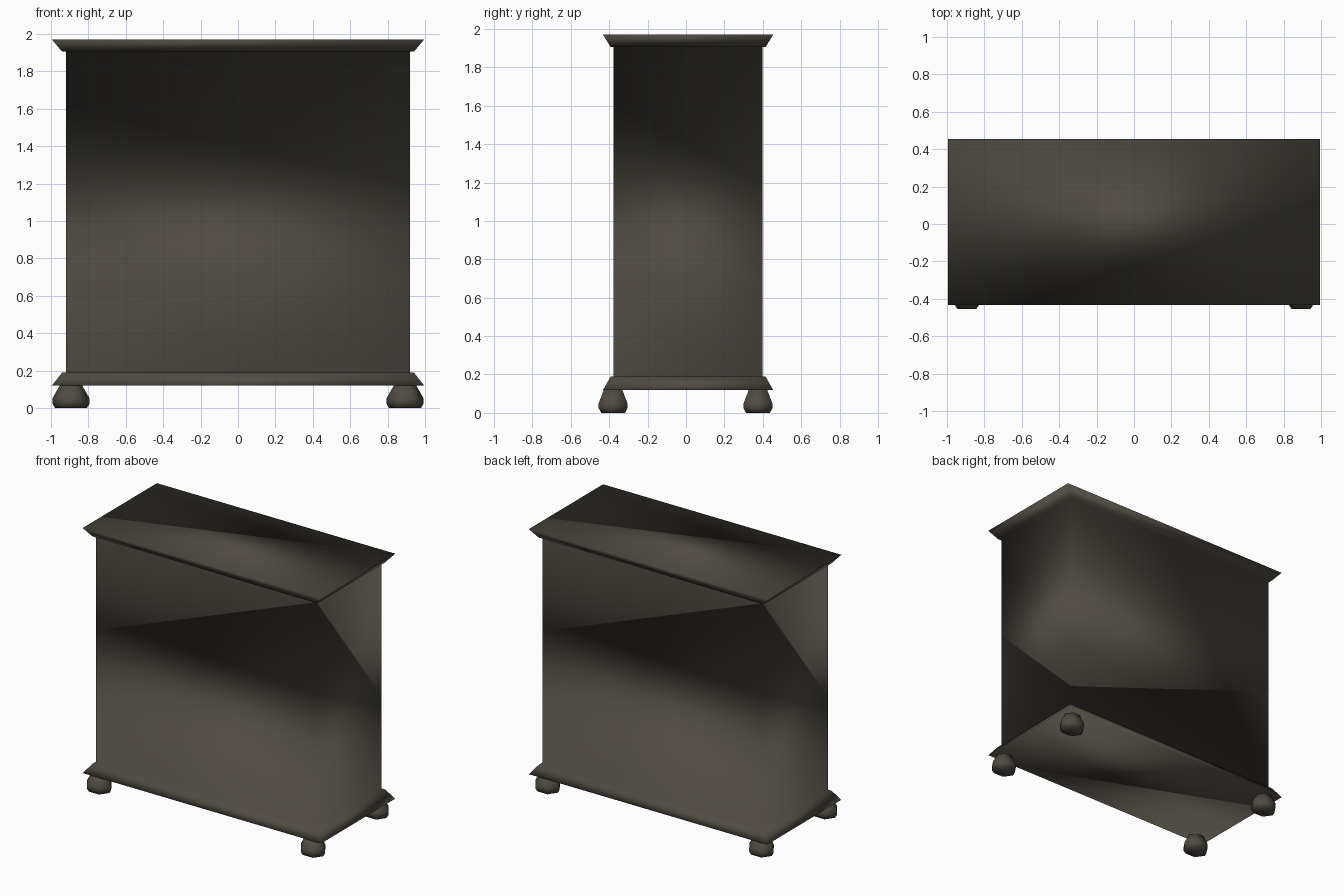
import bpy, math

if "Cube" in bpy.data.objects:
    bpy.data.objects.remove(bpy.data.objects["Cube"])

wood = bpy.data.materials.new("dark brown wood")
wood.diffuse_color = (0.080, 0.071, 0.057, 1)
wood.use_nodes = True
wood.node_tree.nodes["Principled BSDF"].inputs["Base Color"].default_value = wood.diffuse_color


def loft(name, rings):
    """Skin equal-sized rings of points from bottom to top, capped, smooth."""
    n = len(rings[0])
    verts = [p for ring in rings for p in ring]
    faces = [tuple(reversed(range(n))),
             tuple(range(len(verts) - n, len(verts)))]
    for k in range(len(rings) - 1):
        for i in range(n):
            j = (i + 1) % n
            faces.append((k * n + i, k * n + j, (k + 1) * n + j, (k + 1) * n + i))
    mesh = bpy.data.meshes.new(name)
    mesh.from_pydata(verts, [], faces)
    for poly in mesh.polygons:
        poly.use_smooth = True
    mesh.materials.append(wood)
    obj = bpy.data.objects.new(name, mesh)
    bpy.context.collection.objects.link(obj)
    return obj


# Cabinet: plinth, plain body and cornice as one stepped box (half x, half y, z)
CY = 0.011
profile = [(0.995, 0.443, 0.12), (0.94, 0.403, 0.19), (0.92, 0.388, 0.19),
           (0.92, 0.388, 1.905), (0.94, 0.403, 1.905), (0.995, 0.443, 1.97)]
loft("cabinet_body", [[(sx * hx, CY + sy * hy, z)
                       for sx, sy in ((-1, -1), (1, -1), (1, 1), (-1, 1))]
                      for hx, hy, z in profile])

# Four six-sided bun feet (half x, half y, z)
foot = [(0.085, 0.062, 0.0), (0.10, 0.075, 0.025), (0.10, 0.075, 0.05),
        (0.06, 0.048, 0.12)]
for side, sx in (("left", -1), ("right", 1)):
    for end, cy in (("front", -0.38), ("back", 0.375)):
        rings = []
        for hx, hy, z in foot:
            ring = []
            for i in range(6):
                a = math.radians(60 * i)
                ring.append((sx * 0.893 + hx * math.cos(a),
                             cy + hy * math.sin(a) / math.sin(math.pi / 3), z))
            rings.append(ring)
        loft(f"{end}_{side}_foot", rings)
